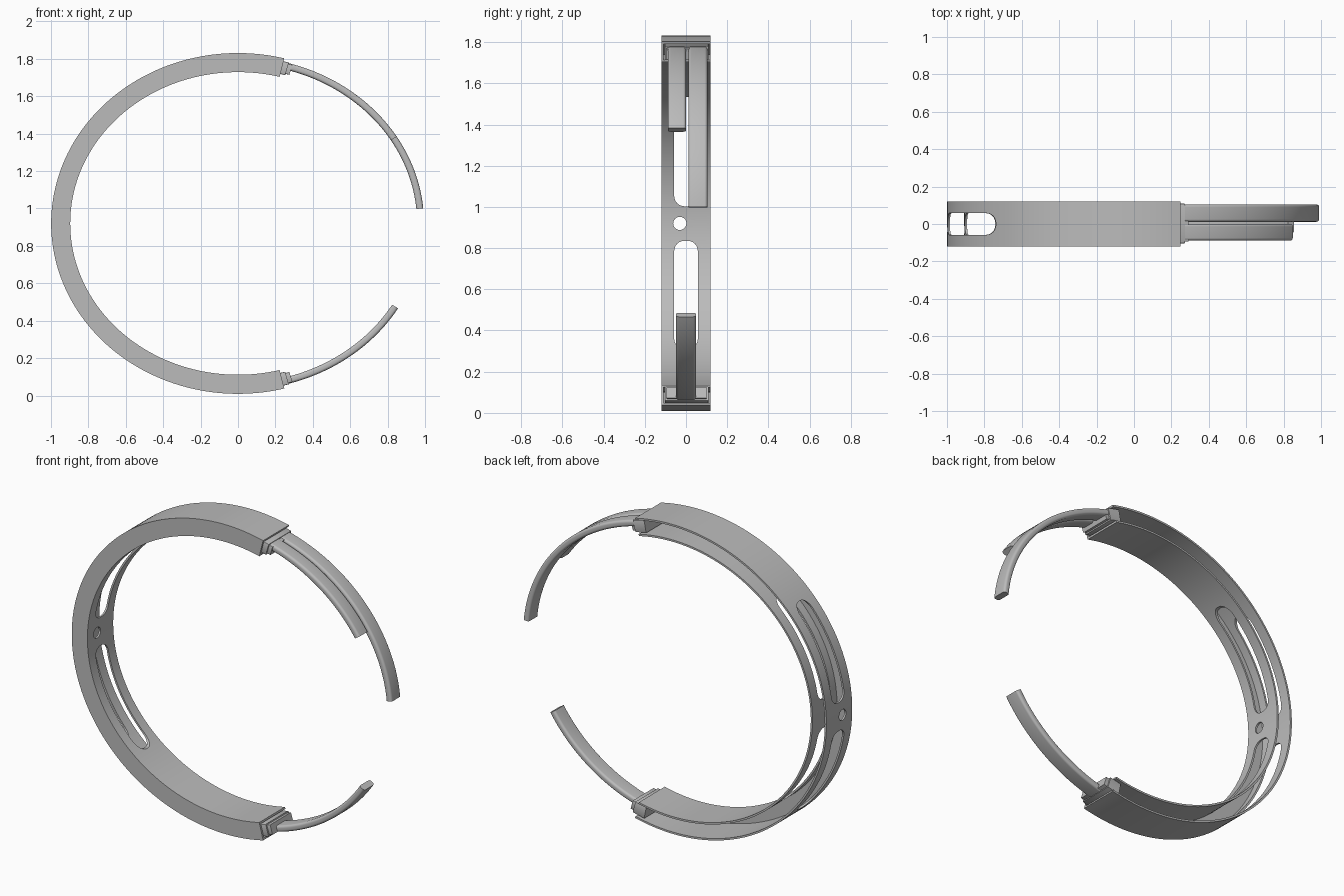
import bpy, bmesh
from math import cos, sin, pi, acos, radians

cube = bpy.data.objects.get("Cube")
if cube:
    bpy.data.objects.remove(cube)

grey = bpy.data.materials.new("satin grey")
grey.use_nodes = True
grey.diffuse_color = (0.5, 0.5, 0.5, 1)
grey.node_tree.nodes["Principled BSDF"].inputs["Base Color"].default_value = (0.5, 0.5, 0.5, 1)

MID_Z = 0.92


def make_object(name, bm):
    bmesh.ops.recalc_face_normals(bm, faces=bm.faces)
    mesh = bpy.data.meshes.new(name)
    bm.to_mesh(mesh)
    bm.free()
    mesh.materials.append(grey)
    obj = bpy.data.objects.new(name, mesh)
    bpy.context.collection.objects.link(obj)
    return obj


def smooth(obj):
    bpy.ops.object.select_all(action="DESELECT")
    obj.select_set(True)
    bpy.context.view_layer.objects.active = obj
    bpy.ops.object.shade_smooth_by_angle(angle=radians(35))


def rounded(w, h, r, cx=0.0, cy=0.0, steps=6):
    """Rounded rectangle outline, w by h, centred on (cx, cy)."""
    pts = []
    for q, (sx, sy) in enumerate([(1, 1), (-1, 1), (-1, -1), (1, -1)]):
        for i in range(steps + 1):
            t = (q + i / steps) * pi / 2
            pts.append((cx + sx * (w / 2 - r) + r * cos(t),
                        cy + sy * (h / 2 - r) + r * sin(t)))
    return pts


def sweep(name, section, a, b, t0, t1, steps):
    """Sweep a (radial, y) section along an ellipse with semi-axes a and b."""
    bm = bmesh.new()
    rings = []
    for i in range(steps + 1):
        t = t0 + (t1 - t0) * i / steps
        rings.append([bm.verts.new(((a + r) * cos(t), y, MID_Z + (b + r) * sin(t)))
                      for r, y in section])
    n = len(section)
    for p, q in zip(rings, rings[1:]):
        for k in range(n):
            m = (k + 1) % n
            bm.faces.new((p[k], p[m], q[m], q[k]))
    bm.faces.new(rings[0])
    bm.faces.new(rings[-1])
    return make_object(name, bm)


def cut_along_x(target, outline):
    """Cut a (y, z) outline through the left-hand walls of the target."""
    bm = bmesh.new()
    ends = [[bm.verts.new((x, y, z)) for y, z in outline] for x in (-1.2, -0.3)]
    n = len(outline)
    for k in range(n):
        m = (k + 1) % n
        bm.faces.new((ends[0][k], ends[0][m], ends[1][m], ends[1][k]))
    for end in ends:
        bm.faces.new(end)
    cutter = make_object("slot_cutter", bm)
    cutter.hide_render = True
    mod = target.modifiers.new("slot", "BOOLEAN")
    mod.operation, mod.solver, mod.object = "DIFFERENCE", "EXACT", cutter
    bpy.ops.object.select_all(action="DESELECT")
    bpy.context.view_layer.objects.active = target
    target.select_set(True)
    bpy.ops.object.modifier_apply(modifier=mod.name)
    bpy.data.objects.remove(cutter)


# Hollow band: channel section, closed at the front and open at the back
R, Y, WALL = 0.051, 0.12, 0.011
channel = [(-R, -Y), (R, -Y), (R, Y), (R - WALL, Y), (R - WALL, WALL - Y),
           (WALL - R, WALL - Y), (WALL - R, Y), (-R, Y)]
end = acos(0.248)
band = sweep("band", channel, 0.948, 0.86, end, 2 * pi - end, 120)

# Two long slots and a peg hole through both walls
cut_along_x(band, rounded(0.115, 0.53, 0.05, 0, 1.268))
cut_along_x(band, rounded(0.115, 0.525, 0.05, 0, 0.573))
cut_along_x(band, rounded(0.064, 0.064, 0.032, -0.03, MID_Z))
smooth(band)

# Stepped collars plugging both open ends
for side, label in ((1, "upper"), (-1, "lower")):
    for part, x0, x1, thick, width in (("collar", 0.19, 0.262, 0.07, 0.212),
                                       ("collar_lip", 0.255, 0.283, 0.056, 0.194)):
        smooth(sweep(label + "_" + part, rounded(thick, width, 0.004, 0, 0.003, 2), 0.948, 0.86,
                     side * acos(x0 / 0.948), side * acos(x1 / 0.948), 4))

# Curved arms: name, side, y centre, width, x of the tip
A, B = 0.976, 0.872
for name, side, y, width, tip in (("long_arm", 1, 0.058, 0.092, 0.972),
                                  ("short_arm", 1, -0.044, 0.088, 0.833),
                                  ("lower_arm", -1, 0, 0.098, 0.84)):
    smooth(sweep(name, rounded(0.037, width, 0.014, 0, y), A, B,
                 side * acos(0.26 / A), side * acos(tip / A), 40))
